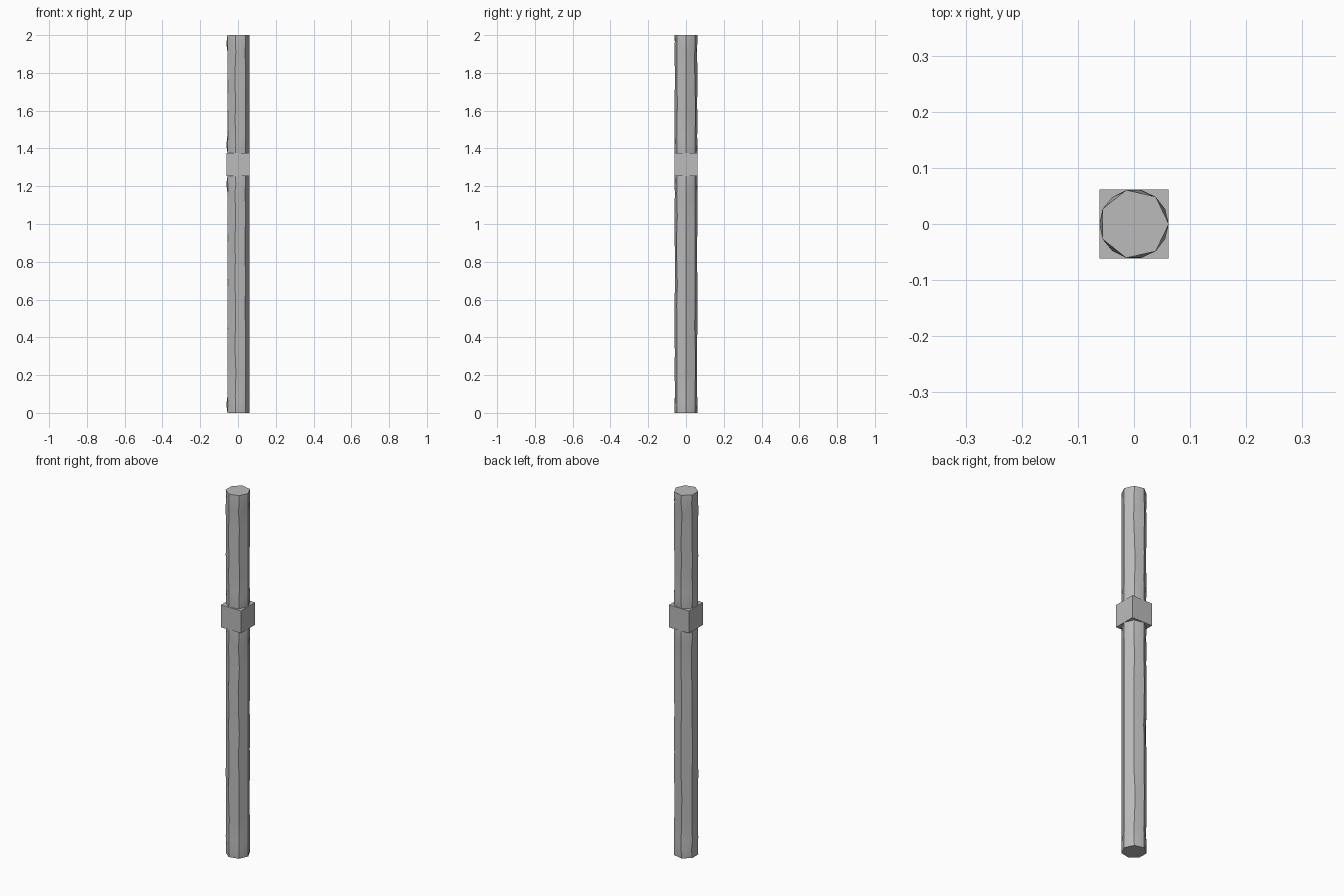
import bpy, bmesh, math, random

random.seed(4)
cube = bpy.data.objects.get("Cube")
if cube:
    bpy.data.objects.remove(cube)

SIDES = 7
R = 0.062
FLAT = R * math.cos(math.pi / SIDES)

grey = bpy.data.materials.new("plain grey")
grey.use_nodes = True
grey.diffuse_color = (0.5, 0.5, 0.5, 1)
bsdf = grey.node_tree.nodes["Principled BSDF"]
bsdf.inputs["Base Color"].default_value = grey.diffuse_color
bsdf.inputs["Roughness"].default_value = 0.8


def finish(name, bm):
    bmesh.ops.recalc_face_normals(bm, faces=bm.faces)
    mesh = bpy.data.meshes.new(name)
    bm.to_mesh(mesh)
    bm.free()
    mesh.materials.append(grey)
    obj = bpy.data.objects.new(name, mesh)
    bpy.context.collection.objects.link(obj)
    return obj


def hewn_shaft(name, z0, z1, steps):
    """Seven-sided shaft, left rounder near both ends, with slightly worn edges."""
    a, b = z0 + 0.09, z1 - 0.09
    levels = [(z0, 0), (z0 + 0.045, 1)]
    levels += [(a + (b - a) * i / steps, 0) for i in range(steps + 1)]
    levels += [(z1 - 0.045, 1), (z1, 0)]
    bm = bmesh.new()
    rings = []
    for z, bulge in levels:
        worn = z0 + 0.01 < z < z1 - 0.01
        ring = []
        for k in range(SIDES * 2):
            ang = math.pi * k / SIDES
            r = R
            if k % 2:
                r = FLAT + (R - FLAT) * 0.95 * bulge
            elif worn and k:
                ang += random.uniform(-0.05, 0.05)
                r -= random.uniform(0, 0.0015)
            ring.append(bm.verts.new((r * math.cos(ang), r * math.sin(ang), z)))
        rings.append(ring)
    for low, high in zip(rings, rings[1:]):
        for k in range(SIDES * 2):
            n = (k + 1) % (SIDES * 2)
            bm.faces.new((low[k], low[n], high[n], high[k]))
    bm.faces.new(rings[0])
    bm.faces.new(rings[-1])
    obj = finish(name, bm)
    bpy.ops.object.select_all(action="DESELECT")
    obj.select_set(True)
    bpy.context.view_layer.objects.active = obj
    bpy.ops.object.shade_smooth_by_angle(angle=math.radians(30))


# Lower and upper shafts
hewn_shaft("lower_shaft", 0.0, 1.255, 9)
hewn_shaft("upper_shaft", 1.375, 2.0, 5)

# Square collar block between them
bm = bmesh.new()
bmesh.ops.create_cube(bm, size=1)
bmesh.ops.scale(bm, vec=(0.123, 0.123, 0.123), verts=bm.verts)
bmesh.ops.translate(bm, vec=(0, 0, 1.315), verts=bm.verts)
finish("square_collar", bm)
